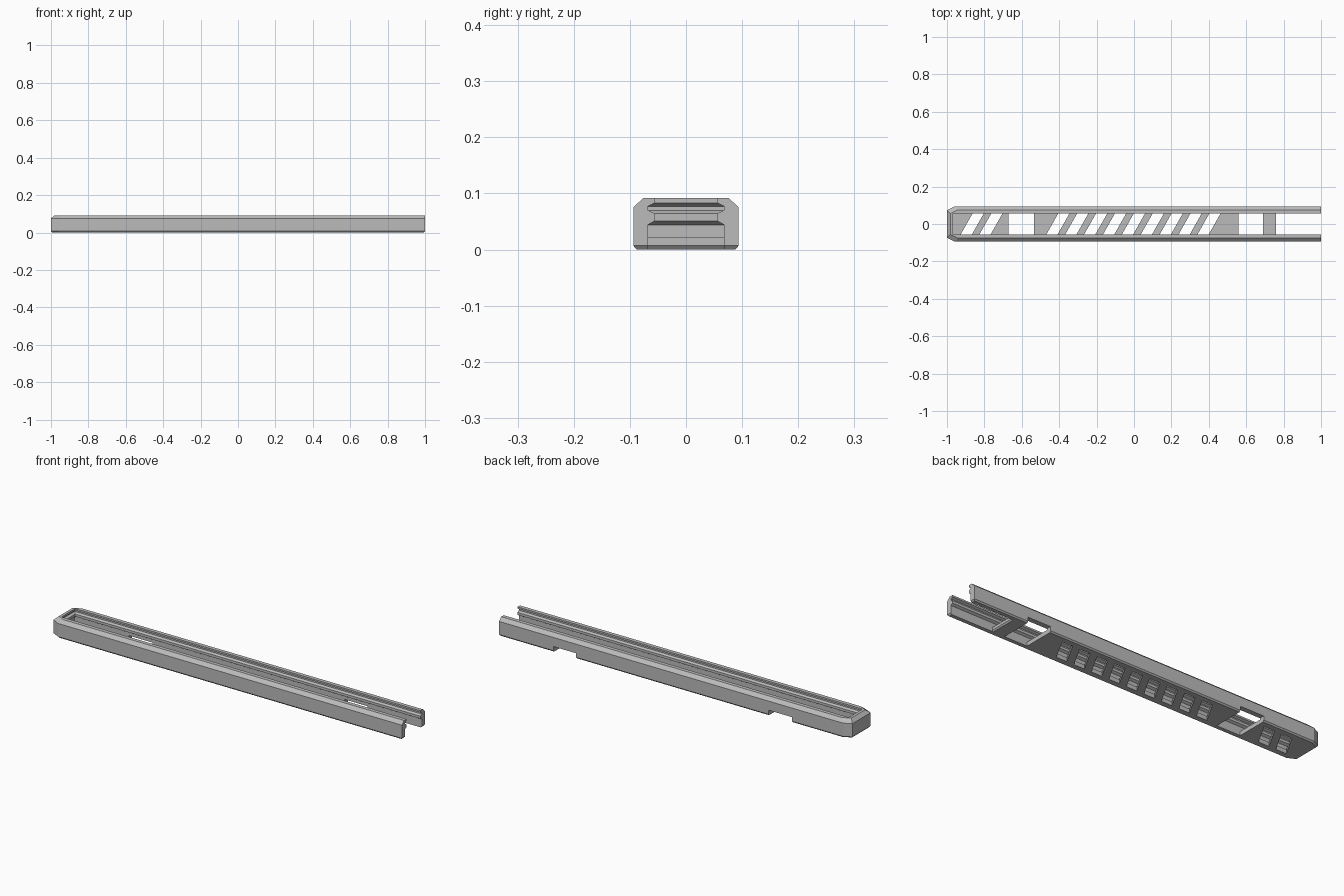
import bpy, bmesh

if "Cube" in bpy.data.objects:
    bpy.data.objects.remove(bpy.data.objects["Cube"])

grey = bpy.data.materials.new("plain_grey")
grey.use_nodes = True
colour = (0.5, 0.5, 0.5, 1)
grey.diffuse_color = colour
grey.node_tree.nodes["Principled BSDF"].inputs["Base Color"].default_value = colour


def loft(name, rings):
    """Closed solid through horizontal rings, each (z, [(x, y), ...])."""
    bm = bmesh.new()
    loops = [[bm.verts.new((x, y, z)) for x, y in pts] for z, pts in rings]
    n = len(loops[0])
    for low, high in zip(loops, loops[1:]):
        for i in range(n):
            j = (i + 1) % n
            bm.faces.new((low[i], low[j], high[j], high[i]))
    bm.faces.new(loops[0][::-1])
    bm.faces.new(loops[-1])
    bmesh.ops.recalc_face_normals(bm, faces=bm.faces)
    mesh = bpy.data.meshes.new(name)
    bm.to_mesh(mesh)
    bm.free()
    mesh.materials.append(grey)
    obj = bpy.data.objects.new(name, mesh)
    bpy.context.collection.objects.link(obj)
    return obj


def rect(x0, x1, y0, y1):
    return [(x0, y0), (x1, y0), (x1, y1), (x0, y1)]


def outline(inset, right):
    """Plan of the body with the two corners of the closed end cut off."""
    w, left = HALF_WIDTH - inset, inset - 1
    return [(left, 0.02 - w), (left + 0.04, -w), (right, -w),
            (right, w), (left + 0.04, w), (left, w - 0.02)]


def cut(body, cutter):
    cutter.hide_render = True
    mod = body.modifiers.new("cut", "BOOLEAN")
    mod.operation, mod.solver, mod.object = "DIFFERENCE", "EXACT", cutter
    bpy.context.view_layer.objects.active = body
    bpy.ops.object.modifier_apply(modifier=mod.name)
    bpy.data.objects.remove(cutter)


HALF_WIDTH, INNER, FLOOR = 0.094, 0.068, 0.021

# Outer body with chamfered top and bottom edges
body = loft("rail_channel", [
    (0, outline(0.006, 0.994)), (0.007, outline(0, 1)),
    (0.075, outline(0, 1)), (0.092, outline(0.018, 1))])

# Channel with two lips, running round the closed end and out of the open end
profile = [(FLOOR, INNER), (0.044, INNER), (0.051, 0.056), (0.064, 0.056),
           (0.07, INNER), (0.077, INNER), (0.083, 0.056), (0.11, 0.056)]
cut(body, loft("channel_cutter",
               [(z, rect(-0.911 - w, 1.1, -w, w)) for z, w in profile]))

# Floor removed at the open end, leaving a bar with a chamfered lower edge
cut(body, loft("open_end_cutter", [
    (-0.007, rect(0.748, 1.1, -INNER, INNER)),
    (0.007, rect(0.76, 1.1, -INNER, INNER)),
    (0.03, rect(0.76, 1.1, -INNER, INNER))]))

# Gaps across the floor that also notch the back wall
for x0, x1 in ((0.56, 0.69), (-0.67, -0.535)):
    gap = rect(x0, x1, -INNER, 0.2)
    cut(body, loft("gap_cutter", [(-0.02, gap), (0.028, gap)]))

# Slanted floor slots
centres = [-0.865, -0.765] + [-0.407 + 0.101 * i for i in range(9)]
for x in centres:
    w, lean, half = 0.06, 0.034, 0.03
    slot = [(x - half - lean, -w), (x + half - lean, -w),
            (x + half + lean, w), (x - half + lean, w)]
    cut(body, loft("slot_cutter", [(-0.02, slot), (0.03, slot)]))
